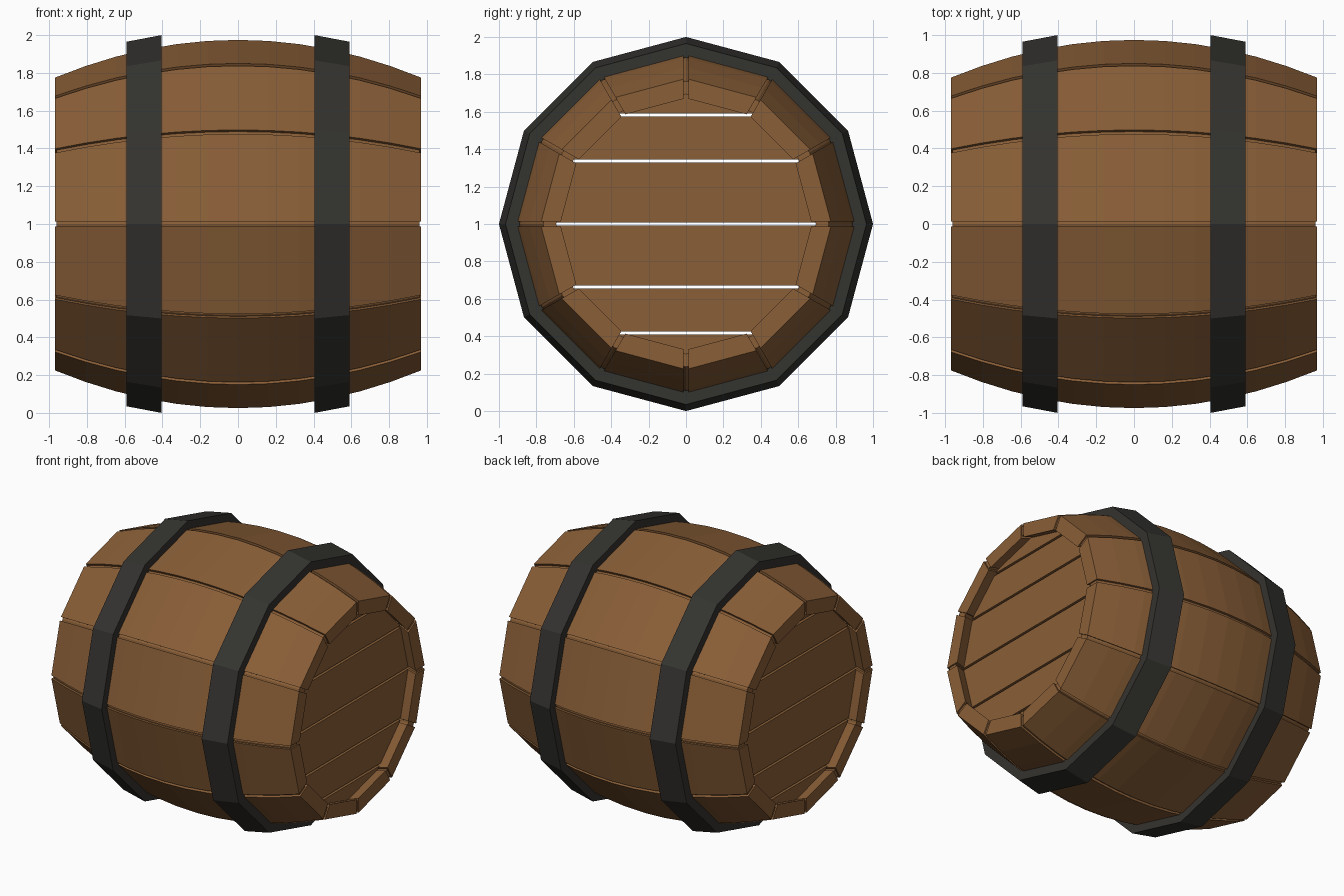
import bpy, bmesh, math
from mathutils import Vector

if "Cube" in bpy.data.objects:
    bpy.data.objects.remove(bpy.data.objects["Cube"])

SIDES, SEGS, CZ = 12, 12, 1.0
HALF = 0.97


def material(name, rgb):
    m = bpy.data.materials.new(name)
    m.diffuse_color = (*rgb, 1)
    m.use_nodes = True
    m.node_tree.nodes["Principled BSDF"].inputs["Base Color"].default_value = m.diffuse_color
    return m


wood = material("wood", (0.25, 0.112, 0.038))
iron = material("iron", (0.034, 0.033, 0.029))


def finish(name, bm, mat):
    bmesh.ops.recalc_face_normals(bm, faces=bm.faces)
    me = bpy.data.meshes.new(name)
    bm.to_mesh(me)
    bm.free()
    me.materials.append(mat)
    ob = bpy.data.objects.new(name, me)
    ob.location.z = CZ
    bpy.context.collection.objects.link(ob)
    return ob


def bulge(x):
    return 0.978 - 0.2 * (x / HALF) ** 2


def stations(half):
    return [-half + 2 * half * i / SEGS for i in range(SEGS + 1)]


def lathe(name, profile, mat):
    """Spin a closed (x, radius) profile round the x axis."""
    bm = bmesh.new()
    rings = []
    for k in range(SIDES):
        a = 2 * math.pi * k / SIDES
        rings.append([bm.verts.new((x, r * math.cos(a), r * math.sin(a))) for x, r in profile])
    n = len(profile)
    for k in range(SIDES):
        p, q = rings[k], rings[(k + 1) % SIDES]
        for i in range(n):
            j = (i + 1) % n
            bm.faces.new((p[i], p[j], q[j], q[i]))
    return finish(name, bm, mat)


# Staves: curved planks separated by narrow gaps
def stave(name, index, gap=0.013, thick=0.105):
    a = 2 * math.pi * (index + 0.5) / SIDES
    out = Vector((0, math.cos(a), math.sin(a)))
    side = Vector((0, -math.sin(a), math.cos(a)))
    c, s = math.cos(math.pi / SIDES), math.sin(math.pi / SIDES)
    bm = bmesh.new()
    loops = []
    for x in stations(HALF):
        loop = []
        for r, sg in ((bulge(x), -1), (bulge(x), 1), (bulge(x) - thick, 1), (bulge(x) - thick, -1)):
            loop.append(bm.verts.new(Vector((x, 0, 0)) + out * r * c + side * sg * (r * s - gap)))
        loops.append(loop)
    for p, q in zip(loops, loops[1:]):
        for i in range(4):
            j = (i + 1) % 4
            bm.faces.new((p[i], p[j], q[j], q[i]))
    bm.faces.new(loops[0])
    bm.faces.new(loops[-1])
    return finish(name, bm, wood)


for k in range(SIDES):
    stave(f"stave_{k + 1}", k)

# Inner shell that closes the gaps between staves
xs = stations(HALF - 0.01)
lathe("stave_lining", [(x, bulge(x) - 0.018) for x in xs]
      + [(x, bulge(x) - 0.088) for x in reversed(xs)], wood)

# Tapered iron hoops
for label, s in (("left", -1), ("right", 1)):
    lathe(f"{label}_hoop", [(s * 0.405, 1.0), (s * 0.59, 0.965),
                            (s * 0.59, 0.89), (s * 0.405, 0.925)], iron)

# Barrel heads: polygon discs sliced into horizontal planks
R, GAP = 0.70, 0.008
levels = [-1, -0.583, -0.338, 0, 0.338, 0.583, 1]
for label, s in (("left", -1), ("right", 1)):
    for n, (lo, hi) in enumerate(zip(levels, levels[1:])):
        bm = bmesh.new()
        ends = []
        for x in (0.84, 0.89):
            ends.append([bm.verts.new((s * x, R * math.cos(2 * math.pi * k / SIDES),
                                       R * math.sin(2 * math.pi * k / SIDES))) for k in range(SIDES)])
            bm.faces.new(ends[-1])
        for k in range(SIDES):
            j = (k + 1) % SIDES
            bm.faces.new((ends[0][k], ends[0][j], ends[1][j], ends[1][k]))
        for z, up in ((lo + GAP, -1), (hi - GAP, 1)):
            if abs(z) > R:
                continue
            cut = bmesh.ops.bisect_plane(bm, geom=bm.verts[:] + bm.edges[:] + bm.faces[:],
                                         plane_co=(0, 0, z), plane_no=(0, 0, up), clear_outer=True)
            edges = [e for e in cut["geom_cut"] if isinstance(e, bmesh.types.BMEdge)]
            bmesh.ops.holes_fill(bm, edges=[e for e in bm.edges if e.is_boundary], sides=0)
        finish(f"{label}_head_plank_{n + 1}", bm, wood)
